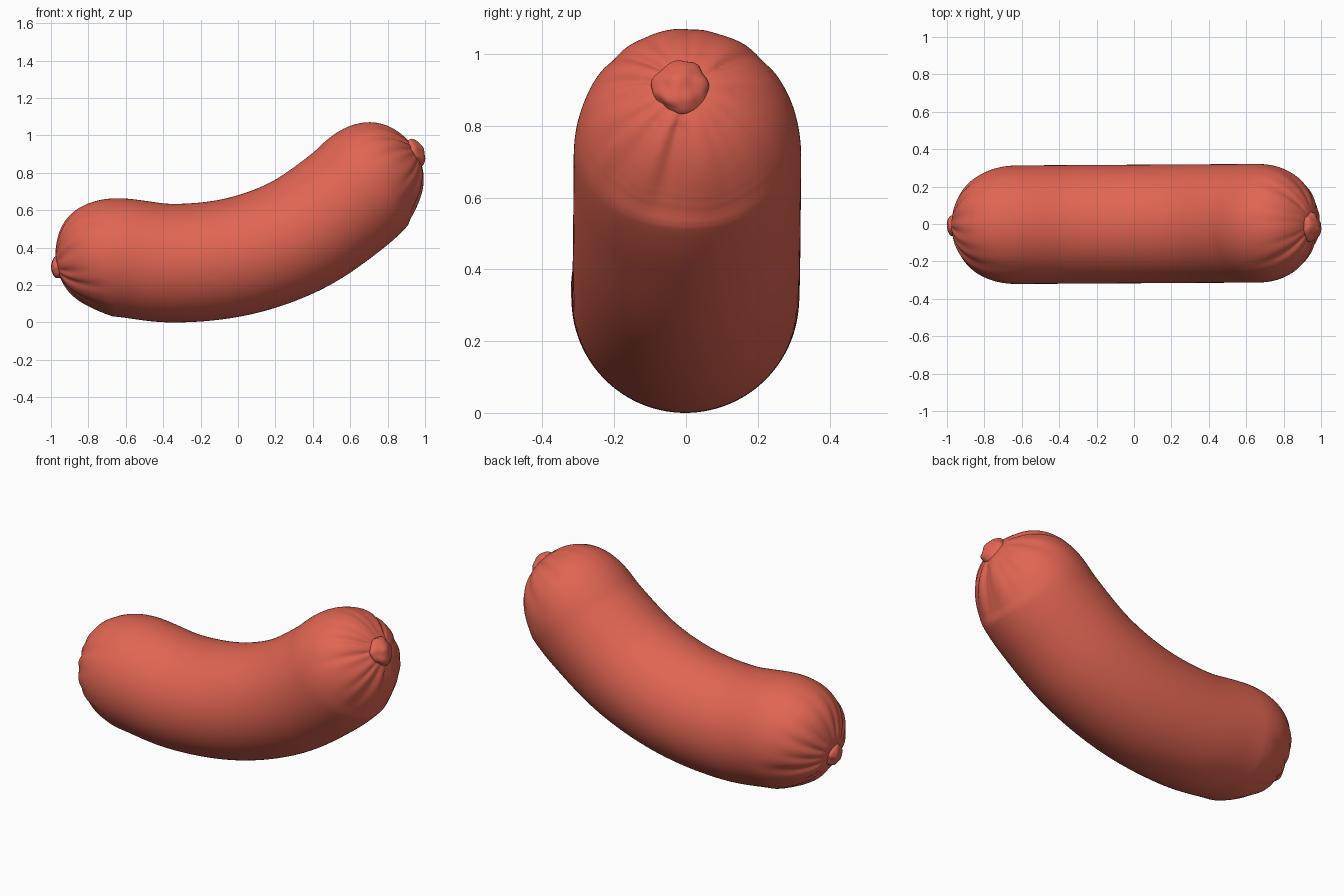
import bpy, bmesh, math, random
from mathutils import Vector, noise

cube = bpy.data.objects.get("Cube")
if cube:
    bpy.data.objects.remove(cube, do_unlink=True)

random.seed(4)
RINGS, SIDES, RADIUS = 200, 144, 0.317

skin = bpy.data.materials.new("sausage red")
skin.use_nodes = True
colour = (0.75, 0.13, 0.085, 1)
skin.diffuse_color = colour
skin.node_tree.nodes["Principled BSDF"].inputs["Base Color"].default_value = colour

# Centre line in the xz plane, left end of the list to the raised end
SPINE = [(-0.968, 0.29), (-0.69, 0.342), (-0.35, 0.309), (0, 0.345),
         (0.32, 0.46), (0.59, 0.645), (0.74, 0.78), (0.955, 0.9)]


def smooth_path(points, count):
    """Even samples along a curve through the points, softened."""
    pts = [Vector((x, 0.006 * x, z)) for x, z in points]
    pts = [2 * pts[0] - pts[1]] + pts + [2 * pts[-1] - pts[-2]]
    dense = []
    for a, b, c, d in zip(pts, pts[1:], pts[2:], pts[3:]):
        for k in range(60):
            t = k / 60
            dense.append(b + (c - a) * t / 2 + (a - 2.5 * b + 2 * c - d / 2) * t * t
                         + (1.5 * (b - c) + (d - a) / 2) * t ** 3)
    dense.append(pts[-2])
    dist = [0]
    for a, b in zip(dense, dense[1:]):
        dist.append(dist[-1] + (b - a).length)
    path, j = [], 0
    for i in range(count + 1):
        s = dist[-1] * i / count
        while j < len(dist) - 2 and dist[j + 1] < s:
            j += 1
        path.append(dense[j].lerp(dense[j + 1], (s - dist[j]) / (dist[j + 1] - dist[j])))
    for _ in range(70):
        path[1:-1] = [(a + 2 * b + c) / 4 for a, b, c in zip(path, path[1:], path[2:])]
    return path, dist[-1]


def make_creases(count):
    """Irregular gathers: angle, width, depth and reach of each."""
    return [((i + random.uniform(-0.3, 0.3)) * math.tau / count, random.uniform(0.09, 0.17),
             random.uniform(0.008, 0.026), random.uniform(0.1, 0.2)) for i in range(count)]


def crease_depth(creases, angle, s):
    total = 0
    for centre, width, depth, reach in creases:
        gap = (angle - centre + math.pi) % math.tau - math.pi
        fade = math.exp(-(s / reach) ** 2) * min(1, s / 0.03)
        total += depth * fade * math.exp(-(gap / width) ** 2)
    return total


def finish(bm, name):
    bmesh.ops.recalc_face_normals(bm, faces=bm.faces)
    for face in bm.faces:
        face.smooth = True
    mesh = bpy.data.meshes.new(name)
    bm.to_mesh(mesh)
    bm.free()
    mesh.materials.append(skin)
    obj = bpy.data.objects.new(name, mesh)
    bpy.context.collection.objects.link(obj)
    return obj


# Body: rings swept along the centre line, rounded and gathered at both ends
path, length = smooth_path(SPINE, 400)
ends = [make_creases(15), make_creases(16)]
CAP = 0.36
bm = bmesh.new()
rings = []
for i in range(RINGS + 1):
    t = 0.002 + 0.996 * (1 - math.cos(math.pi * i / RINGS)) / 2
    f = t * 400
    k = min(int(f), 399)
    centre = path[k].lerp(path[k + 1], f - k)
    tangent = (path[min(k + 3, 400)] - path[max(k - 2, 0)]).normalized()
    across = Vector((0, 1, 0))
    up = tangent.cross(across).normalized() * -1
    s = min(t, 1 - t) * length
    u = max(0, 1 - s / CAP)
    base = RADIUS * (1 - u ** 2.25) ** (1 / 2.1)
    creases = ends[0 if t < 0.5 else 1]
    ring = []
    for j in range(SIDES):
        a = math.tau * j / SIDES
        normal = across * math.cos(a) + up * math.sin(a)
        r = base
        if s < 0.5:
            r -= crease_depth(creases, a, s) * min(1, base / 0.1)
        ring.append(bm.verts.new(centre + normal * r))
    rings.append(ring)
for a, b in zip(rings, rings[1:]):
    for j in range(SIDES):
        k = (j + 1) % SIDES
        bm.faces.new((a[j], a[k], b[k], b[j]))
bm.faces.new(rings[0])
bm.faces.new(rings[-1])
lowest = min(v.co.z for v in bm.verts)
finish(bm, "sausage_body").location.z = -lowest


# Knots: small lumpy buttons where the skin is tied off
def knot(name, centre, direction, size, thickness):
    bm = bmesh.new()
    bmesh.ops.create_uvsphere(bm, u_segments=40, v_segments=24, radius=1)
    turn = Vector(direction).to_track_quat("Z", "Y")
    for v in bm.verts:
        lump = 1 + 0.16 * noise.noise(v.co * 1.7 + Vector(centre) * 5)
        v.co = turn @ Vector((v.co.x * size, v.co.y * size, v.co.z * thickness)) * lump
    finish(bm, name).location = centre


knot("lower_knot", (-0.958, -0.01, 0.295), (-1, 0, -0.12), 0.06, 0.042)
knot("upper_knot", (0.945, -0.015, 0.905), (0.87, 0, 0.35), 0.076, 0.05)
